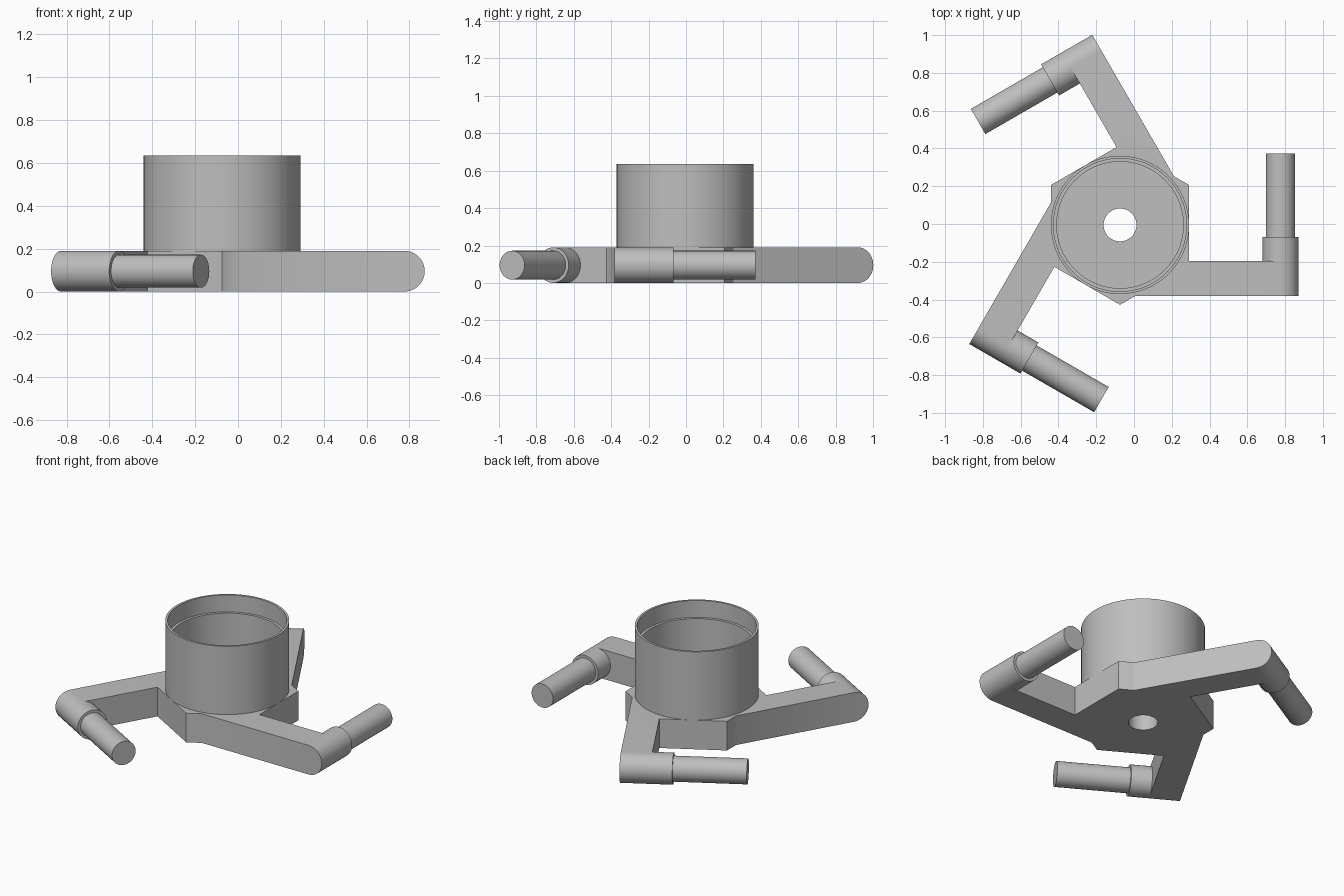
import bpy, bmesh, math
from mathutils import Matrix, Vector

if "Cube" in bpy.data.objects:
    bpy.data.objects.remove(bpy.data.objects["Cube"])

CENTRE = Vector((-0.074, -0.005, 0))   # hub axis
H = 0.19                               # plate thickness
R = H / 2                              # rounded arm tip radius
TIP_X = 0.85                           # pin axis distance from hub axis

grey = bpy.data.materials.new("grey")
grey.diffuse_color = (0.52, 0.52, 0.52, 1)
grey.use_nodes = True
grey.node_tree.nodes["Principled BSDF"].inputs["Base Color"].default_value = grey.diffuse_color


def make(name, bm, turn=0):
    bmesh.ops.recalc_face_normals(bm, faces=bm.faces)
    bm.transform(Matrix.Translation(CENTRE) @ Matrix.Rotation(turn, 4, 'Z'))
    mesh = bpy.data.meshes.new(name)
    bm.to_mesh(mesh)
    bm.free()
    mesh.materials.append(grey)
    obj = bpy.data.objects.new(name, mesh)
    bpy.context.collection.objects.link(obj)
    return obj


def prism(points, offset):
    """Extrude a closed outline along an offset."""
    bm = bmesh.new()
    face = bm.faces.new([bm.verts.new(p) for p in points])
    ext = bmesh.ops.extrude_face_region(bm, geom=[face])
    verts = [v for v in ext["geom"] if isinstance(v, bmesh.types.BMVert)]
    bmesh.ops.translate(bm, verts=verts, vec=offset)
    return bm


def ring(radius, n, z=0, start=0):
    return [(radius * math.cos(start + math.tau * i / n),
             radius * math.sin(start + math.tau * i / n), z) for i in range(n)]


def y_cylinder(radius, y0, y1):
    pts = [(TIP_X + x, y0, R + z) for x, z, _ in ring(radius, 48)]
    return prism(pts, (0, y1 - y0, 0))


def combine(target, other, operation):
    mod = target.modifiers.new(operation, 'BOOLEAN')
    mod.operation, mod.solver, mod.object = operation, 'EXACT', other
    bpy.context.view_layer.objects.active = target
    bpy.ops.object.modifier_apply(modifier=mod.name)
    bpy.data.objects.remove(other)


# Hexagonal hub plate with a centre hole
hub = make("hub_plate", prism(ring(0.4226, 6, start=math.pi / 6), (0, 0, H)))
hole = make("hole_cutter", prism(ring(0.087, 64, -0.1), (0, 0, 0.5)))
combine(hub, hole, 'DIFFERENCE')

# Three arms: round-tipped bar, collar and pin
tip = [(TIP_X + R * math.sin(math.pi * i / 24), -0.376, R - R * math.cos(math.pi * i / 24))
       for i in range(25)]
profile = [(0.05, -0.376, 0)] + tip + [(0.05, -0.376, H)]
smooth = [hub]
for k in range(3):
    turn = k * math.tau / 3
    bar = make("arm", prism(profile, (0, 0.186, 0)), turn)
    combine(hub, bar, 'UNION')
    smooth.append(make(f"collar_{k + 1}", y_cylinder(R, -0.195, -0.063), turn))
    smooth.append(make(f"pin_{k + 1}", y_cylinder(0.077, -0.07, 0.377), turn))

# Open cup with a stepped inner wall
outline = [(0.366, H), (0.366, 0.635), (0.352, 0.635),
           (0.352, 0.525), (0.335, 0.525), (0.335, H)]
bm = bmesh.new()
loops = [[bm.verts.new(p) for p in ring(r, 96, z)] for r, z in outline]
for a, b in zip(loops, loops[1:]):
    for i in range(96):
        j = (i + 1) % 96
        bm.faces.new((a[i], a[j], b[j], b[i]))
smooth.append(make("cup", bm))

# Smooth the curved walls, keep the edges sharp
bpy.ops.object.select_all(action='DESELECT')
for obj in smooth:
    obj.select_set(True)
bpy.context.view_layer.objects.active = hub
bpy.ops.object.shade_smooth_by_angle(angle=math.radians(30))
